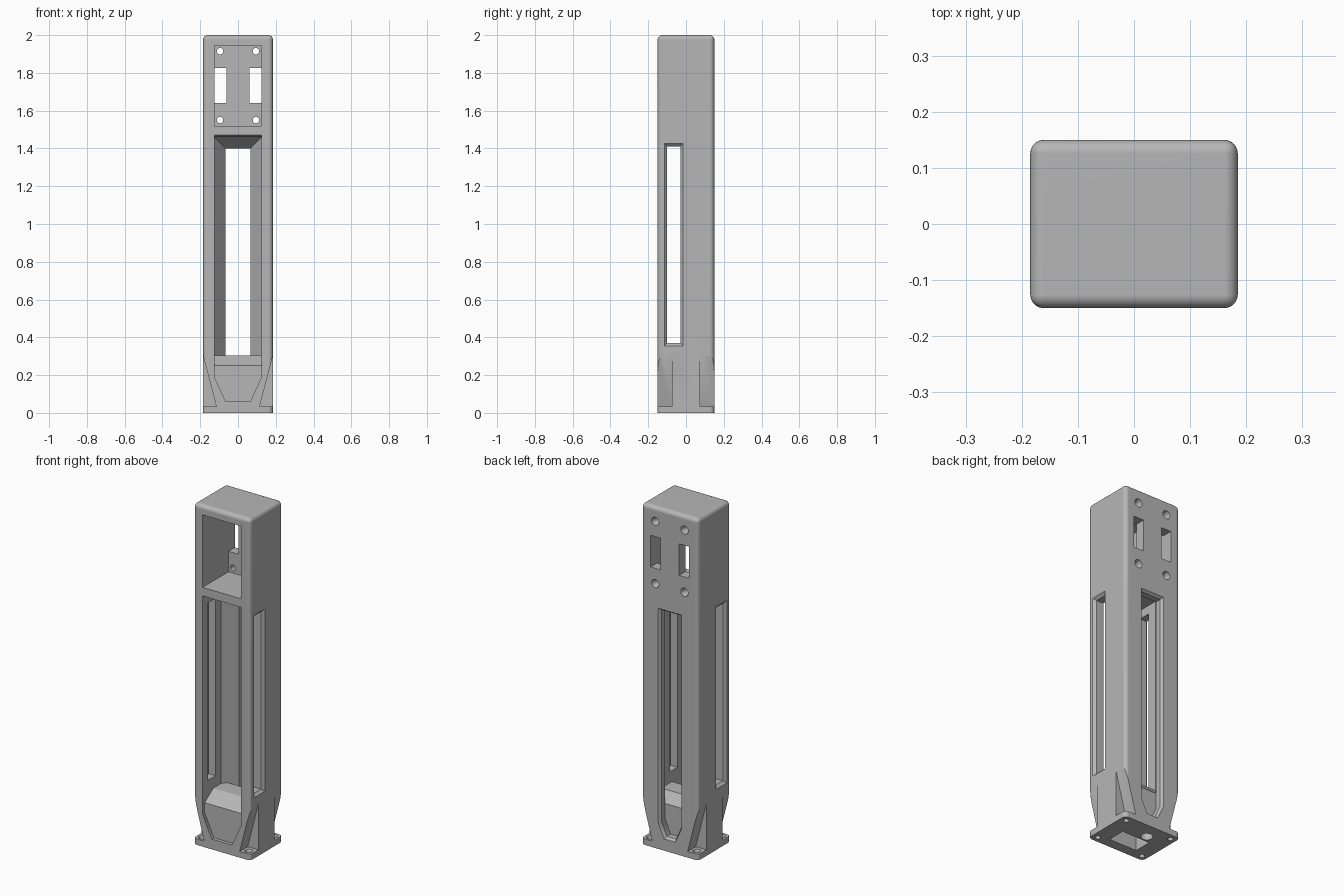
import bpy, bmesh, math

cube = bpy.data.objects.get("Cube")
if cube:
    bpy.data.objects.remove(cube)

GREY = (0.47, 0.47, 0.47, 1)
mat = bpy.data.materials.new("plain_grey")
mat.use_nodes = True
mat.diffuse_color = GREY
mat.node_tree.nodes["Principled BSDF"].inputs["Base Color"].default_value = GREY


def make(name, bm):
    bmesh.ops.recalc_face_normals(bm, faces=bm.faces[:])
    mesh = bpy.data.meshes.new(name)
    bm.to_mesh(mesh)
    bm.free()
    mesh.materials.append(mat)
    ob = bpy.data.objects.new(name, mesh)
    bpy.context.collection.objects.link(ob)
    return ob


def loft(name, sections):
    """Closed solid through matching outlines."""
    bm = bmesh.new()
    rings = [[bm.verts.new(p) for p in s] for s in sections]
    n = len(rings[0])
    for a, b in zip(rings, rings[1:]):
        for i in range(n):
            j = (i + 1) % n
            bm.faces.new((a[i], a[j], b[j], b[i]))
    bm.faces.new(rings[0][::-1])
    bm.faces.new(rings[-1])
    return make(name, bm)


def box(name, x0, x1, y0, y1, z0, z1):
    return loft(name, [[(x0, y0, z), (x1, y0, z), (x1, y1, z), (x0, y1, z)]
                       for z in (z0, z1)])


def disc(x, y, z, r, axis, n=24):
    pts = []
    for i in range(n):
        a = math.tau * i / n
        u, v = r * math.cos(a), r * math.sin(a)
        pts.append((x + u, y, z + v) if axis == "y" else (x + u, y + v, z))
    return pts


def combine(target, tool, op="DIFFERENCE"):
    mod = target.modifiers.new("cut", "BOOLEAN")
    mod.operation, mod.solver, mod.object = op, "EXACT", tool
    bpy.context.view_layer.objects.active = target
    bpy.ops.object.modifier_apply(modifier=mod.name)
    bpy.data.objects.remove(tool)


# Rounded column
column = box("column", -.185, .185, -.15, .15, 0, 2)
bm = bmesh.new()
bm.from_mesh(column.data)
edges = [e for e in bm.edges if any(v.co.z > 1 for v in e.verts)]
bmesh.ops.bevel(bm, geom=edges, offset=.024, segments=5, profile=.5, affect="EDGES")
bm.to_mesh(column.data)
bm.free()


# Long opening, wide at the front and narrow at the back
def opening(y, half, top, foot, knee, bottom):
    return [(-foot, y, bottom), (foot, y, bottom), (half, y, knee),
            (half, y, top), (-half, y, top), (-half, y, knee)]


combine(column, loft("opening", [
    opening(-.17, .125, 1.48, .065, .19, .06),
    opening(-.13, .125, 1.46, .065, .19, .06),
    opening(.02, .125, 1.46, .065, .19, .06),
    opening(.10, .065, 1.40, .03, .16, .08),
    opening(.135, .065, 1.40, .03, .16, .08),
    opening(.17, .09, 1.425, .045, .15, .055)]))

# Sloped block inside the foot
side = [(-.13, .03), (-.13, .25), (-.05, .305), (.05, .305), (.10, .25), (.10, .03)]
combine(column, loft("foot_block", [[(x, y, z) for y, z in side] for x in (-.13, .13)]),
        "UNION")

# Side slots with flared outer edges
def slot(x, grow):
    y0, y1, z0, z1 = -.10 - grow, -.03 + grow, .37 - grow, 1.41 + grow
    return [(x, y0, z0), (x, y1, z0), (x, y1, z1), (x, y0, z1)]


combine(column, loft("side_slots", [slot(-.2, .03), slot(-.17, 0), slot(.17, 0), slot(.2, .03)]))

# Head pocket, rear windows and screw holes
combine(column, box("pocket", -.125, .125, -.2, .09, 1.52, 1.945))
for s in (-1, 1):
    x0, x1 = sorted((s * .06, s * .1249))
    combine(column, box("window", x0, x1, .05, .2, 1.64, 1.825))
    for z in (1.55, 1.915):
        rings = ((.05, .017), (.125, .017), (.14, .024), (.2, .024))
        combine(column, loft("screw_hole", [disc(s * .095, y, z, r, "y") for y, r in rings]))

# Corner cutouts above the base flange, with bolt holes
wedge = [(.115, .035), (.25, .035), (.25, .40), (.21, .40)]
for sx in (-1, 1):
    for sy in (-1, 1):
        combine(column, loft("corner_cut", [[(sx * x, sy * y, z) for x, z in wedge]
                                            for y in (.075, .2)]))
        rings = ((-.02, .015), (.022, .015), (.036, .022), (.05, .022))
        combine(column, loft("bolt_hole", [disc(sx * .15, sy * .115, z, r, "z")
                                           for z, r in rings]))

# Underside recess and cable hole
combine(column, box("recess", -.09, .09, -.09, .015, -.05, .12))
combine(column, loft("cable_hole", [disc(-.04, .055, z, .033, "z") for z in (-.05, .2)]))

# Smooth rounded edges, crisp cuts
bpy.ops.object.select_all(action="DESELECT")
column.select_set(True)
bpy.context.view_layer.objects.active = column
bpy.ops.object.shade_smooth_by_angle(angle=math.radians(30))
mod = column.modifiers.new("normals", "WEIGHTED_NORMAL")
mod.keep_sharp = True
